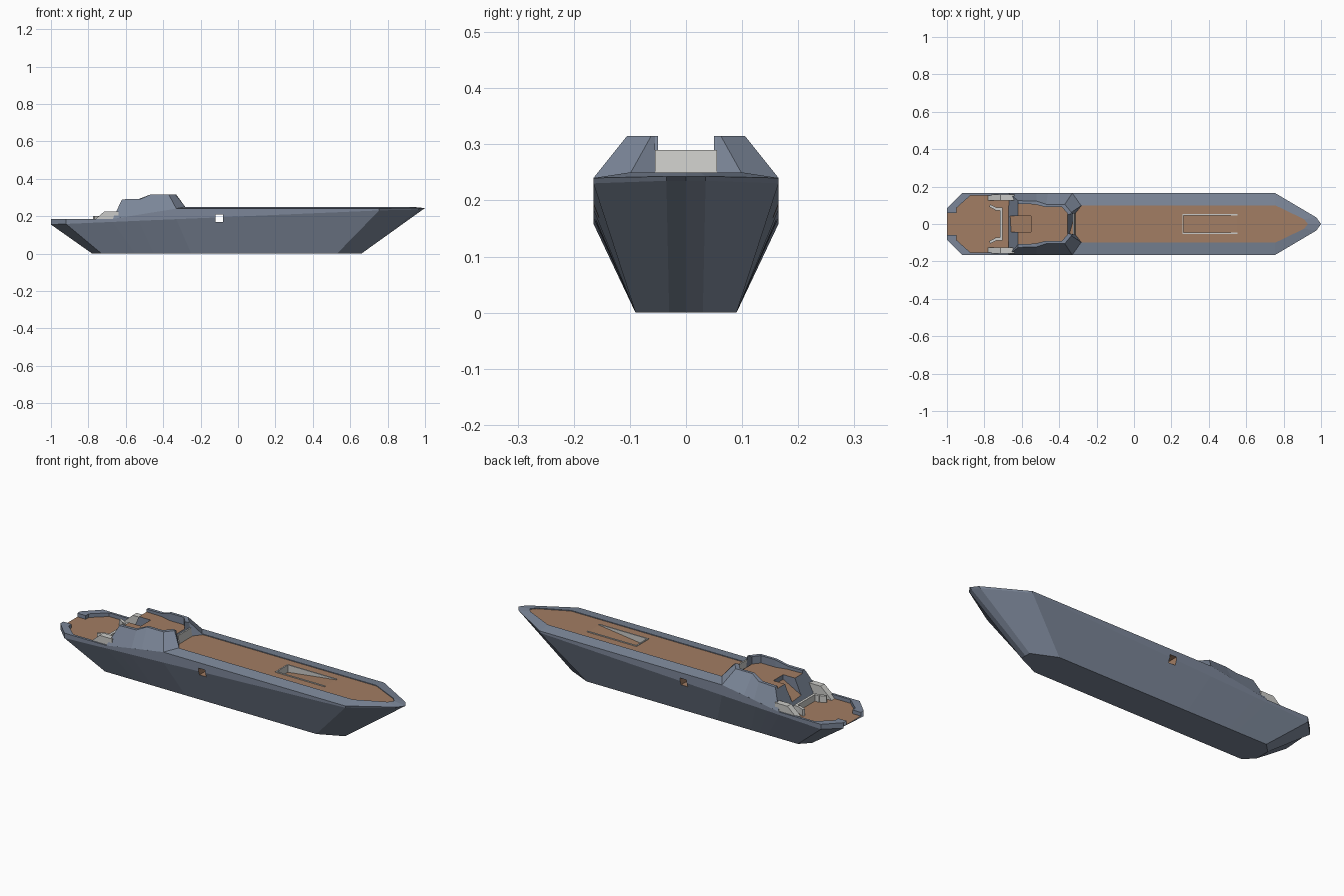
import bpy, bmesh
from mathutils import Vector

if "Cube" in bpy.data.objects:
    bpy.data.objects.remove(bpy.data.objects["Cube"], do_unlink=True)


def material(name, rgb):
    m = bpy.data.materials.new(name)
    m.use_nodes = True
    m.diffuse_color = (*rgb, 1)
    m.node_tree.nodes["Principled BSDF"].inputs["Base Color"].default_value = (*rgb, 1)
    return m


PAINT, WOOD, PALE = 0, 1, 2
MATS = [material("blue grey paint", (0.20, 0.24, 0.315)),
        material("brown decking", (0.36, 0.205, 0.125)),
        material("pale grey fittings", (0.60, 0.60, 0.58))]


def finish(bm, name):
    bmesh.ops.remove_doubles(bm, verts=bm.verts, dist=0.0005)
    bmesh.ops.dissolve_degenerate(bm, edges=bm.edges, dist=0.0002)
    bmesh.ops.recalc_face_normals(bm, faces=bm.faces)
    me = bpy.data.meshes.new(name)
    bm.to_mesh(me)
    bm.free()
    for m in MATS:
        me.materials.append(m)
    ob = bpy.data.objects.new(name, me)
    bpy.context.collection.objects.link(ob)
    return ob


def shell(name, rows, caps):
    """Skin mirrored rows of points, closing bottom, top and both ends.
    caps gives the colour of the bottom and the top strips."""
    bm = bmesh.new()
    grids = [[[bm.verts.new((x, s * y, z)) for x, y, z in row] for row in rows]
             for s in (1, -1)]

    def face(vs, mat=PAINT):
        f = bm.faces.new(vs)
        f.material_index = mat
    n = len(rows[0])
    for g in grids:
        for a, b in zip(g, g[1:]):
            for i in range(n - 1):
                face((a[i], a[i + 1], b[i + 1], b[i]))
    left, right = grids
    for r, mat in ((0, caps[0]), (-1, caps[1])):
        for i in range(n - 1):
            face((left[r][i], left[r][i + 1], right[r][i + 1], right[r][i]), mat)
    for i in (0, n - 1):
        face([r[i] for r in left] + [r[i] for r in reversed(right)])
    return finish(bm, name)


def prism(name, profile, y0, y1, mat, rule=None):
    """Side profile in x and z, extruded across y."""
    bm = bmesh.new()
    a, b = [[bm.verts.new((x, y, z)) for x, z in profile] for y in (y0, y1)]
    bm.faces.new(a)
    bm.faces.new(b)
    for i in range(len(a)):
        j = (i + 1) % len(a)
        bm.faces.new((a[i], a[j], b[j], b[i]))
    bmesh.ops.recalc_face_normals(bm, faces=bm.faces)
    for f in bm.faces:
        f.material_index = rule(f) if rule else mat
    return finish(bm, name)


def wall(name, path, thick, z0, z1, mat):
    """Thin upright wall that follows a path in plan."""
    bm = bmesh.new()
    for p, q in zip(path, path[1:]):
        p, q = Vector((*p, 0)), Vector((*q, 0))
        d = (q - p).normalized() * thick / 2
        side = Vector((-d.y, d.x, 0))
        p, q = p - d, q + d
        base = [bm.verts.new((v.x, v.y, z0)) for v in (p + side, q + side, q - side, p - side)]
        f = bm.faces.new(base)
        up = bmesh.ops.extrude_face_region(bm, geom=[f])["geom"]
        bmesh.ops.translate(bm, vec=(0, 0, z1 - z0),
                            verts=[v for v in up if isinstance(v, bmesh.types.BMVert)])
        if not f.is_valid or not any(f is g for g in bm.faces):
            bm.faces.new(base)
    for f in bm.faces:
        f.material_index = mat
    return finish(bm, name)


def cut(ob, cutter):
    mod = ob.modifiers.new("cut", "BOOLEAN")
    mod.operation, mod.solver, mod.object = "DIFFERENCE", "EXACT", cutter
    bpy.context.view_layer.objects.active = ob
    bpy.ops.object.modifier_apply(modifier=mod.name)
    bpy.data.objects.remove(cutter, do_unlink=True)


# Hull: keel x, y; sheer x, y, z; inner rim x, y at each station
stations = [
    (-.78, .04, -1, .085, .185, -1, .06),
    (-.77, .05, -.98, .105, .185, -.95, .06),
    (-.755, .065, -.96, .125, .185, -.95, .085),
    (-.73, .09, -.92, .165, .185, -.875, .152),
    (-.55, .09, -.67, .165, .185, -.67, .152),
    (-.5, .09, -.6, .165, .196, -.61, .145),
    (-.45, .09, -.53, .165, .208, -.55, .1),
    (-.25, .09, -.33, .165, .24, -.33, .1),
    (.53, .09, .755, .165, .24, .755, .1),
    (.66, .03, .975, .035, .243, .91, .025),
    (.66, 0, 1, 0, .243, .93, 0)]
keel, chine, sheer, rim, deck = rows = [[] for _ in range(5)]
for kx, ky, sx, sy, sz, rx, ry in stations:
    keel.append((kx, ky, 0))
    tip = .012 if sx > .9 else 0
    chine.append((sx - tip, sy, min(.155 + .043 * (sx + 1), .235)))
    sheer.append((sx, sy, sz))
    rim.append((rx, ry, .25 if rx > -.4 else sz))
    deck.append((rx, ry, .165 if rx < -.6 else .246))
hull = shell("hull", rows, (PAINT, WOOD))

# Sunken ramp in the foredeck and the side port through the hull
cut(hull, prism("ramp_cutter", [(.265, .21), (.265, .28), (.55, .28), (.55, .246)],
                -.046, .046, PALE,
                lambda f: WOOD if f.normal.z < -.5 else PALE))
cut(hull, prism("port_cutter", [(-.12, .17), (-.12, .21), (-.08, .21), (-.08, .17)],
                -.3, .3, WOOD))
wall("ramp_trim", [(.55, .049), (.262, .049), (.262, -.049), (.55, -.049)],
     .007, .24, .25, PALE)

# Superstructure with sloped sides, sunken top deck and notched front
base = [(-.67, .165, .185), (-.52, .165, .209), (-.46, .165, .219),
        (-.33, .165, .24), (-.28, .1, .247), (-.315, .055, .247)]
top = [(-.62, .125, .29), (-.52, .122, .292), (-.47, .105, .315),
       (-.37, .105, .315), (-.335, .062, .315), (-.33, .055, .315)]
inner = [(-.62, .108, .29), (-.53, .105, .292), (-.47, .09, .315),
         (-.385, .09, .315), (-.355, .055, .315), (-.355, .05, .315)]
floor = [(x, y, .275) for x, y, z in inner]
foot = [(x, y, .16) for x, y, z in base]
foot = [(x, min(y, .15), z) for x, y, z in foot]
house = shell("superstructure", [foot, base, top, inner, floor], (PAINT, WOOD))
cut(house, prism("stair_cutter", [(-.7, .17), (-.7, .33), (-.55, .33), (-.55, .25)],
                 -.042, .042, WOOD,
                 lambda f: WOOD if f.normal.z < -.3 else PAINT))
prism("front_panel", [(-.32, .246), (-.312, .246), (-.318, .29), (-.326, .29)],
      -.055, .055, PALE)

# Side steps and the low screen on the aft deck
for side, s in (("left", 1), ("right", -1)):
    prism(side + "_side_step", [(-.78, .165), (-.76, .186), (-.715, .225), (-.64, .225), (-.64, .165)],
          s * .125, s * .158, PALE)
wall("aft_screen", [(-.765, .095), (-.735, .08), (-.71, .08),
                    (-.71, -.08), (-.735, -.08), (-.765, -.095)], .014, .16, .2, PALE)
